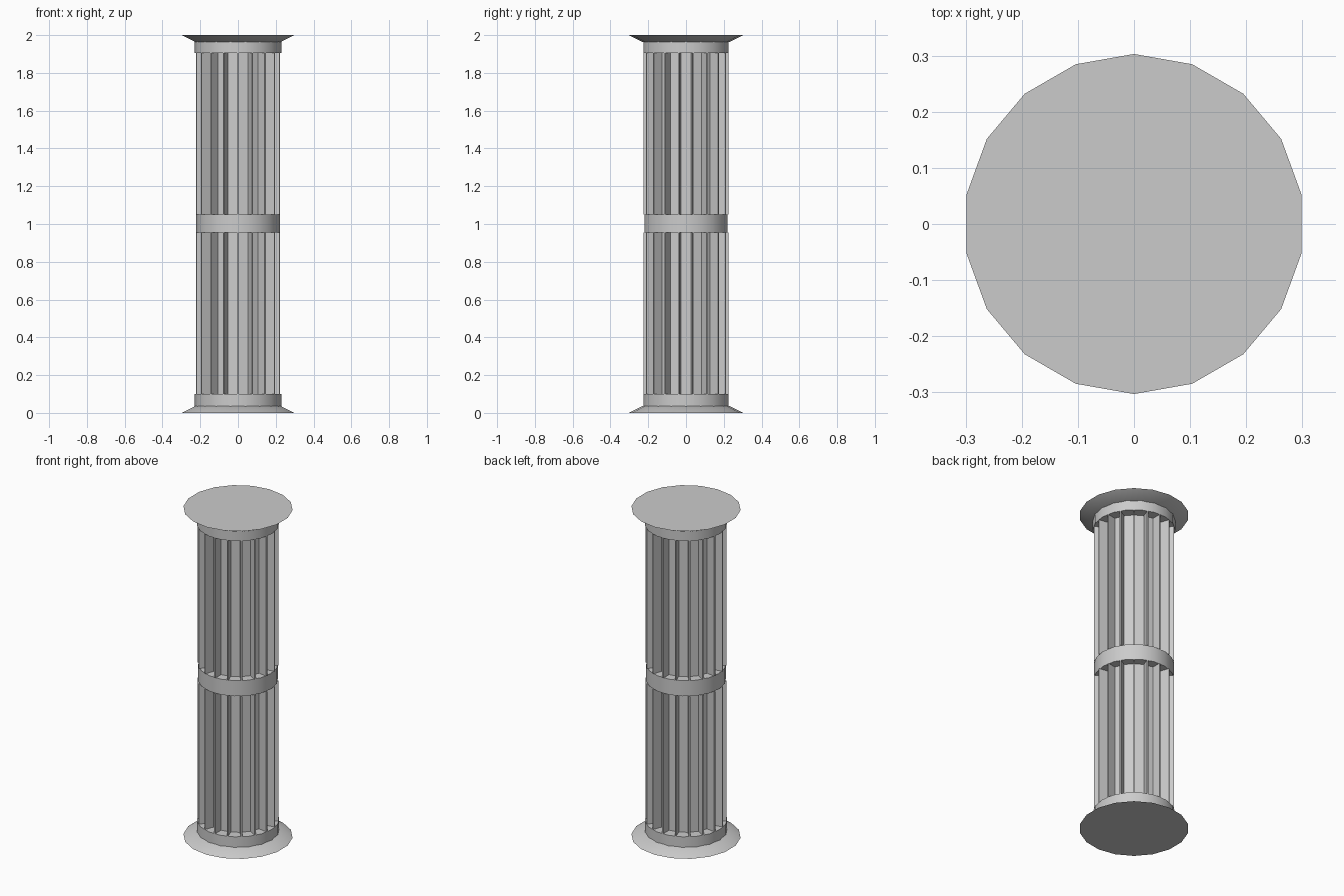
import bpy, bmesh, math

cube = bpy.data.objects.get("Cube")
if cube:
    bpy.data.objects.remove(cube, do_unlink=True)

SIDES = 18
STEP = 2 * math.pi / SIDES

stone = bpy.data.materials.new("light_grey_stone")
stone.use_nodes = True
stone.diffuse_color = (0.6, 0.6, 0.6, 1)
stone.node_tree.nodes["Principled BSDF"].inputs["Base Color"].default_value = (0.6, 0.6, 0.6, 1)


def add_object(name, bm, smooth=False):
    bmesh.ops.recalc_face_normals(bm, faces=bm.faces)
    mesh = bpy.data.meshes.new(name)
    bm.to_mesh(mesh)
    bm.free()
    mesh.materials.append(stone)
    obj = bpy.data.objects.new(name, mesh)
    bpy.context.collection.objects.link(obj)
    if smooth:
        bpy.ops.object.select_all(action='DESELECT')
        obj.select_set(True)
        bpy.context.view_layer.objects.active = obj
        bpy.ops.object.shade_smooth_by_angle(angle=math.radians(30))
    return obj


def lathe(name, profile, start, smooth=True):
    """Closed solid of 18 sides from (radius, height) pairs, bottom to top."""
    bm = bmesh.new()
    rings = [[bm.verts.new((r * math.cos(start + i * STEP), r * math.sin(start + i * STEP), z))
              for i in range(SIDES)] for r, z in profile]
    for low, high in zip(rings, rings[1:]):
        for i in range(SIDES):
            j = (i + 1) % SIDES
            bm.faces.new((low[i], low[j], high[j], high[i]))
    bm.faces.new(rings[0])
    bm.faces.new(rings[-1])
    return add_object(name, bm, smooth)


def fins(name, bottom, top, inner=0.15, outer=0.225, thick=0.008):
    """Ring of thin upright fins that separate the flutes."""
    bm = bmesh.new()
    for i in range(SIDES):
        a = math.pi / 2 + i * STEP
        ca, sa = math.cos(a), math.sin(a)
        box = bmesh.ops.create_cube(bm, size=1)["verts"]
        for v in box:
            r = outer if v.co.x > 0 else inner
            t = v.co.y * thick
            z = top if v.co.z > 0 else bottom
            v.co = (r * ca - t * sa, r * sa + t * ca, z)
    return add_object(name, bm)


ON_Y = math.pi / 2   # corners on the y axis
ON_X = 0.0           # corners on the x axis

# Flared base and capital
lathe("base_flange", [(0.303, 0), (0.228, 0.037)], ON_Y)
lathe("top_flange", [(0.228, 1.963), (0.303, 2)], ON_Y)

# Collars and middle band
lathe("base_collar", [(0.229, 0.03), (0.229, 0.1)], ON_X)
lathe("top_collar", [(0.229, 1.905), (0.229, 1.97)], ON_X)
lathe("middle_band", [(0.222, 0.955), (0.222, 1.05)], ON_X)

# Shaft core with its fins
lathe("shaft_core", [(0.17, 0.05), (0.17, 1.95)], ON_Y, smooth=False)
fins("lower_fins", 0.09, 0.955)
fins("upper_fins", 1.05, 1.915)
